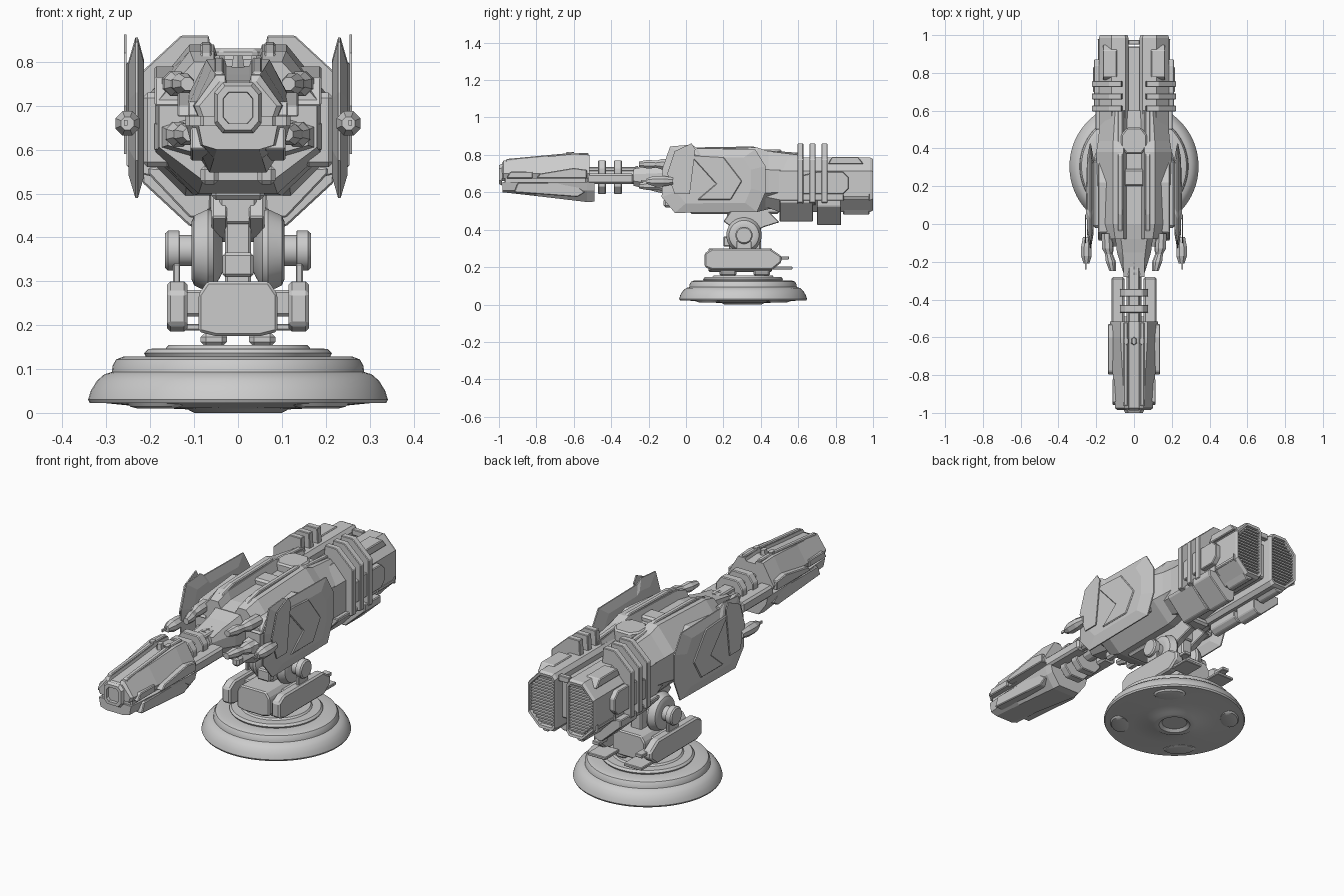
import bpy, bmesh, math
from mathutils import Matrix


def loft(name, secs, axis='y', mirror=False, bevel=0.0, smooth=False):
    """Skin a stack of outlines (t, [(a, b), ...]) along an axis and cap both ends."""
    bm = bmesh.new()
    place = {'x': lambda t, a, b: (t, a, b), 'y': lambda t, a, b: (a, t, b),
             'z': lambda t, a, b: (a, b, t)}[axis]
    rings = [[bm.verts.new(place(t, a, b)) for a, b in pts] for t, pts in secs]
    n = len(rings[0])
    for r, s in zip(rings, rings[1:]):
        for i in range(n):
            bm.faces.new((r[i], r[(i + 1) % n], s[(i + 1) % n], s[i]))
    bm.faces.new(rings[0])
    bm.faces.new(rings[-1])
    bmesh.ops.recalc_face_normals(bm, faces=bm.faces)
    me = bpy.data.meshes.new(name)
    bm.to_mesh(me)
    bm.free()
    ob = bpy.data.objects.new(name, me)
    bpy.context.collection.objects.link(ob)
    if bevel:
        m = ob.modifiers.new("edge", 'BEVEL')
        m.width, m.segments, m.limit_method = bevel, 1, 'ANGLE'
    if mirror:
        ob.modifiers.new("mirror", 'MIRROR')
    if smooth:
        bpy.context.view_layer.objects.active = ob
        ob.select_set(True)
        bpy.ops.object.shade_smooth_by_angle(angle=math.radians(35))
        ob.select_set(False)
    return ob


def box(name, x, y, z, mirror=False, bevel=0.006):
    rect = [(x[0], y[0]), (x[1], y[0]), (x[1], y[1]), (x[0], y[1])]
    return loft(name, [(z[0], rect), (z[1], rect)], 'z', mirror, bevel)


def prism(name, pts, x0, x1, mirror=True, bevel=0.004):
    """Side outline (y, z) extruded across x."""
    return loft(name, [(x0, pts), (x1, pts)], 'x', mirror, bevel)


def circle(r, n, ca=0, cb=0):
    return [(ca + r * math.cos(2 * math.pi * (i + .5) / n), cb + r * math.sin(2 * math.pi * (i + .5) / n))
            for i in range(n)]


def sym(half):
    """Complete a right-hand outline with its left-hand reflection."""
    return half + [(-a, b) for a, b in reversed(half)]


def scaled(pts, s, c):
    return [(c[0] + (a - c[0]) * s, c[1] + (b - c[1]) * s) for a, b in pts]


CY = 0.305  # turntable centre

# Turntable base
prof = [(.06, .012), (.075, 0), (.10, 0), (.115, .008), (.20, .012), (.30, .022), (.338, .022), (.342, .03),
        (.336, .05), (.322, .073), (.305, .088), (.288, .093), (.286, .108), (.278, .122), (.262, .128),
        (.21, .128), (.214, .136), (.205, .146), (.165, .147), (.158, .155)]
loft("base", [(z, circle(r, 72, 0, CY)) for r, z in prof], 'z', smooth=True)
for i in range(4):
    a = math.pi / 4 + i * math.pi / 2
    foot = loft("base_pad", [(z, [(1.7 * u, v) for u, v in circle(r, 24)]) for z, r in
                             ((-.012, .03), (-.008, .042), (.006, .05))], 'z', smooth=True)
    foot.matrix_world = Matrix.Translation((.265 * math.cos(a), CY + .265 * math.sin(a), .022)) @ \
        Matrix.Rotation(a + math.pi / 2, 4, 'Z')

# Pedestal
for y in (.18, .36):
    box("pedestal_foot", (.025, .085), (y, y + .09), (.15, .185), True, .012)
loft("pedestal", [(y, sym([(.05, .175), (.09, .185), (.09, .27), (.07, .30)])) for y in (.12, .46)], bevel=.006)
prism("pedestal_side_pod", [(.10, .20), (.10, .275), (.14, .30), (.45, .30), (.51, .26), (.51, .225), (.46, .185),
                            (.14, .185)], .115, .162, bevel=.008)
box("side_pod_link", (.08, .125), (.22, .40), (.22, .28), True)
box("side_pod_strut", (.132, .148), (.27, .35), (.28, .34), True, .003)
box("rear_foot_bar", (.05, .15), (.46, .57), (.188, .203), True, .003)
box("rear_stub", (.10, .14), (.48, .55), (.24, .258), True, .003)

# Elevation pivot
loft("pivot_disc", [(x, circle(r, 28, .31, .37)) for x, r in
                    ((.035, .05), (.056, .09), (.068, .095), (.10, .08), (.106, .066), (.106, .05))],
     'x', True, smooth=True)
loft("pivot_axle", [(x, circle(r, 16, .31, .37)) for x, r in
                    ((.09, .036), (.133, .036), (.134, .046), (.16, .046), (.166, .04))], 'x', True, smooth=True)
box("yoke", (-.03, .03), (.23, .40), (.29, .44))
box("yoke_head", (-.042, .042), (.22, .41), (.43, .50))
box("yoke_front_block", (-.035, .035), (.20, .24), (.31, .365))
prism("yoke_cheek", [(.20, .445), (.24, .50), (.44, .50), (.50, .44), (.42, .415), (.36, .39), (.26, .40)], .025, .06)


# Main hull: octagonal with a groove along the top
def hull(w, z0, z1, tw, bw, groove=.03):
    h = z1 - z0
    return sym([(bw, z0), (w, z0 + h * .28), (w, z0 + h * .68), (tw, z1), (.055, z1), (.04, z1 - groove)])


loft("hull", [(-.08, hull(.18, .53, .80, .10, .08)), (.0, hull(.19, .50, .825, .11, .09, .04)),
              (.38, hull(.20, .495, .84, .11, .10, .05)), (.44, hull(.19, .51, .82, .11, .10, .04)),
              (.60, hull(.175, .53, .80, .10, .09))])
loft("nose", [(-.07, hull(.10, .58, .77, .07, .07, 0)), (-.15, hull(.09, .60, .75, .06, .05, 0)),
              (-.28, hull(.05, .635, .725, .045, .03, 0))])
box("dorsal_block", (-.055, .055), (.20, .29), (.76, .815), bevel=.01)
loft("dorsal_hatch", [(z, [(-.07, .41), (-.04, .37), (.04, .37), (.07, .41), (.07, .47), (.04, .51), (-.04, .51),
                           (-.07, .47)]) for z in (.76, .83)], 'z', bevel=.008)
prism("dorsal_rail", [(-.07, .79), (-.03, .82), (.05, .84), (.36, .845), (.42, .825), (.62, .81), (.62, .77),
                      (-.07, .77)], .06, .085)
prism("hull_shoulder", [(-.09, .70), (-.04, .765), (.22, .79), (.34, .74), (.28, .70)], .12, .19)
box("belly_keel", (-.06, .06), (.02, .50), (.485, .52), bevel=.01)
box("chin_block", (.045, .085), (-.12, .0), (.52, .565), True, .01)
loft("intake_cheek", [(-.03, [(.09, .57), (.19, .60), (.19, .66), (.12, .68)]),
                      (-.12, [(.09, .59), (.16, .61), (.16, .645), (.11, .66)])], mirror=True)

# Side shields: faceted slabs, thickest in the middle
shield = [(-.13, .575), (-.125, .73), (-.085, .845), (.03, .855), (.06, .835), (.37, .83), (.425, .74),
          (.425, .60), (.38, .495), (-.06, .49)]
c = (.15, .67)
loft("side_shield", [(.214, scaled(shield, .72, c)), (.228, shield), (.234, shield), (.249, scaled(shield, .72, c))],
     'x', True)
prism("shield_rear_panel", [(.02, .80), (.16, .645), (.06, .56), (.24, .56), (.30, .66), (.20, .79)], .24, .254)
prism("shield_crest", [(-.10, .70), (-.06, .82), (.03, .862), (.05, .83), (.02, .59), (-.06, .59)], .254, .26, bevel=0)
box("shield_mount", (.15, .218), (-.02, .34), (.56, .73), True, .012)
loft("shield_emitter", [(y, circle(r, 8, .252, .66)) for y, r in
                        ((-.21, .016), (-.17, .03), (-.12, .03), (-.07, .02))], mirror=True)
box("shield_pin", (.252, .26), (-.24, -.08), (.655, .667), True, 0)

# Forward pods beside the nose
for z, x in ((.75, .135), (.635, .13)):
    loft("nose_pod", [(y, circle(r, 8, x + dx, z)) for y, r, dx in
                      ((-.05, .03, .01), (-.13, .03, .006), (-.16, .02, 0), (-.20, .026, -.01),
                       (-.25, .016, -.02))], mirror=True)

# Twin engine pods with slatted exhausts
pod = [(.03, .515), (.045, .495), (.12, .495), (.185, .56), (.185, .715), (.12, .785), (.045, .785), (.03, .765)]
pc = (.105, .64)
loft("engine_pod", [(.42, scaled(pod, .8, pc)), (.50, pod), (.985, pod), (1.0, scaled(pod, .95, pc)),
                    (.998, scaled(pod, .86, pc)), (.975, scaled(pod, .84, pc))], mirror=True)
for i in range(15):
    z = .53 + i * .0157
    box("exhaust_slat", (.044, .17 - .9 * max(0, abs(z - .636) - .06)), (.97, .993), (z, z + .008), True, 0)
rib = [(.06, .76), (.066, .86), (.13, .86), (.222, .775), (.222, .545), (.16, .53), (.16, .70), (.12, .76)]
for y in (.595, .66, .725):
    loft("engine_rib", [(y, rib), (y + .032, rib)], mirror=True, bevel=.003)
for y0, y1, z, w in ((.50, .68, .445, .205), (.70, .83, .425, .218), (.84, .98, .48, .19)):
    low = [(.06, .55), (.062, z + .02), (.085, z), (.11, z), (w, z + .1), (w, .56)]
    loft("engine_lower_block", [(y0, low), (y1, low)], mirror=True, bevel=.004)
prism("engine_side_panel", [(.62, .59), (.62, .69), (.70, .71), (.84, .71), (.87, .68), (.87, .62), (.84, .59)],
      .17, .212)
prism("engine_top_panel", [(.76, .75), (.78, .79), (.92, .79), (.95, .75)], .09, .165)
box("engine_spine", (-.04, .04), (.45, .94), (.55, .74))
box("rear_latch", (-.03, .03), (.95, .975), (.75, .78), bevel=.003)

# Neck linking hull and gun head
loft("neck_barrel", [(y, circle(.042, 12, 0, .685)) for y in (-.56, -.20)])
box("neck_rail", (.05, .12), (-.53, -.28), (.645, .70), True, .01)
box("neck_top_rod", (-.03, .03), (-.53, -.10), (.71, .735))
for y in (-.47, -.385):
    loft("neck_clamp", [(t, sym([(.04, .59), (.075, .63), (.075, .73), (.045, .77)])) for t in (y, y + .042)],
         bevel=.004)
for y in (-.27, -.24, -.21):
    loft("neck_ring", [(t, circle(.05, 10, 0, .69)) for t in (y, y + .014)])

# Gun head: upper cover, lower jaw and side strips
up = lambda w, z, t: sym([(w * .9, .675), (w, .70), (t, z), (.03, z), (.026, z - .014)])
loft("gun_upper_cover", [(-.515, up(.128, .80, .07)), (-.60, up(.126, .805, .072)), (-.80, up(.112, .785, .06)),
                         (-.975, up(.10, .77, .05)), (-.985, up(.088, .755, .042))])
lo = lambda w, z, b: sym([(w, .655), (w * .9, .61), (b, z)])
loft("gun_lower_jaw", [(-.49, lo(.115, .55, .06)), (-.53, lo(.118, .548, .065)), (-.80, lo(.104, .58, .055)),
                       (-.98, lo(.09, .60, .048))])
box("gun_core", (-.085, .085), (-.97, -.53), (.64, .69))
prism("gun_top_rail", [(-.97, .755), (-.96, .778), (-.62, .81), (-.52, .81), (-.52, .76)], .032, .055)
prism("gun_side_fin", [(-.80, .675), (-.78, .70), (-.60, .73), (-.53, .72), (-.53, .675)], .10, .138)
prism("gun_front_fin", [(-.96, .675), (-.94, .71), (-.82, .71), (-.82, .675)], .08, .114)
prism("gun_jaw_fin", [(-.92, .60), (-.90, .65), (-.60, .65), (-.54, .60), (-.58, .575)], .06, .108)
for x in (0, .042):
    loft("gun_top_vent", [(.775, [(x + a * .8, b) for a, b in circle(.024, 6, 0, -.62)]),
                          (.815, [(x + a * .6, b) for a, b in circle(.02, 6, 0, -.62)])], 'z', x > 0)
hexa = sym([(.03, .645), (.047, .665), (.047, .725), (.03, .745)])
m = (0, .695)
loft("muzzle", [(-.985, scaled(hexa, 1.15, m)), (-1.0, hexa), (-1.0, scaled(hexa, .72, m)),
                (-.95, scaled(hexa, .65, m))])
